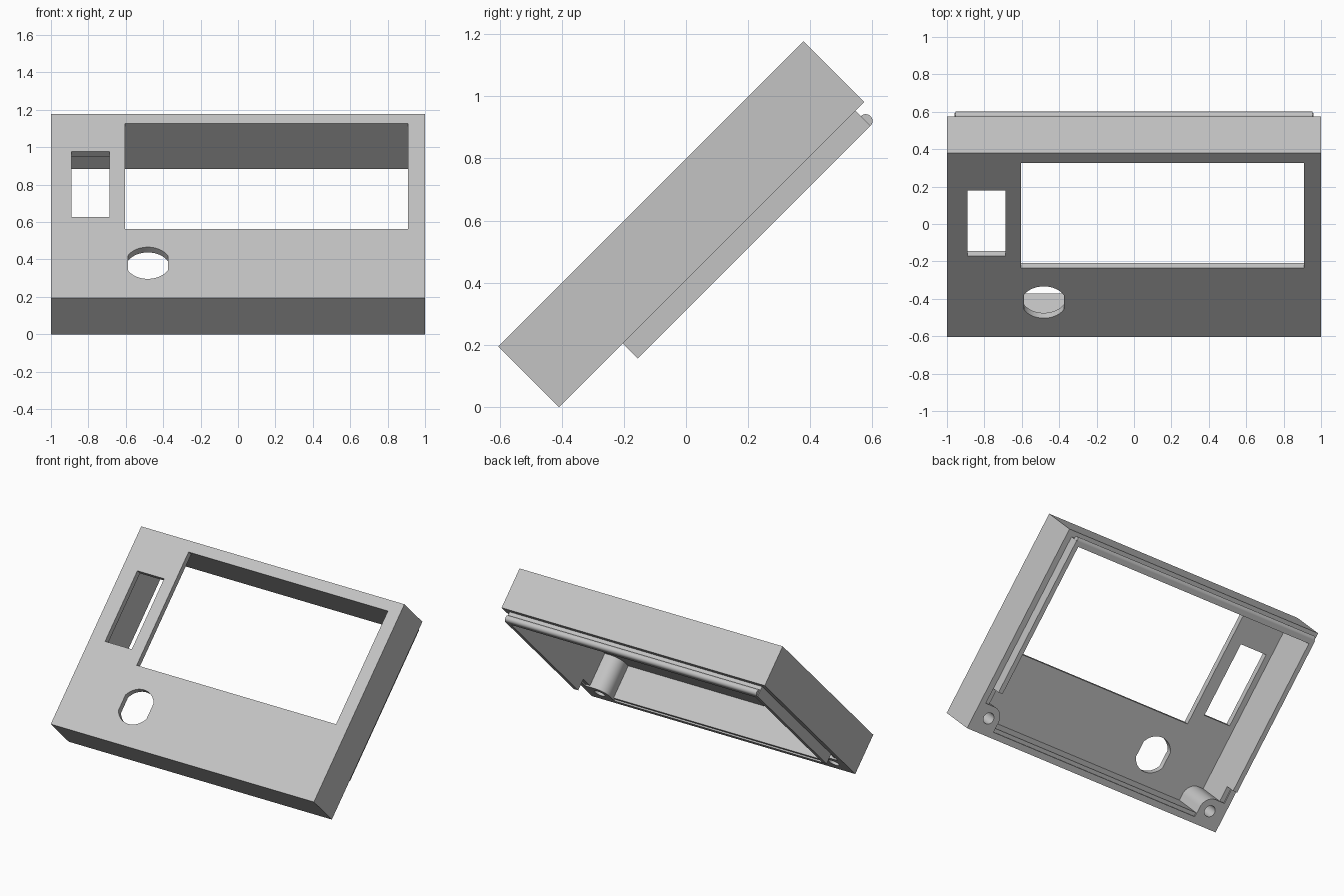
import bpy, bmesh, math
from mathutils import Matrix, Vector

if "Cube" in bpy.data.objects:
    bpy.data.objects.remove(bpy.data.objects["Cube"])

grey = bpy.data.materials.new("light_grey")
grey.use_nodes = True
colour = (0.55, 0.55, 0.55, 1)
grey.diffuse_color = colour
grey.node_tree.nodes["Principled BSDF"].inputs["Base Color"].default_value = colour

# Case frame before tilting: x across, y up the slope, z out of the front panel
TILT = Matrix.Rotation(math.radians(45), 4, "X")
BOTTOM, TOP = -0.29, 1.10
BACK, FRONT = 0.289, 0.565
WALL, LINER = 0.04, 0.032
LIP_BACK = 0.22
INNER_X = 1 - WALL
INNER_BOTTOM, INNER_TOP = BOTTOM + WALL, TOP - WALL
PANEL_BACK = FRONT - WALL


def prism(name, points, z0, z1):
    """Extrude an outline in the slope plane from z0 to z1."""
    bm = bmesh.new()
    face = bm.faces.new([bm.verts.new((x, y, z0)) for x, y in points])
    grown = bmesh.ops.extrude_face_region(bm, geom=[face])
    verts = [g for g in grown["geom"] if isinstance(g, bmesh.types.BMVert)]
    bmesh.ops.translate(bm, verts=verts, vec=Vector((0, 0, z1 - z0)))
    bmesh.ops.recalc_face_normals(bm, faces=bm.faces)
    mesh = bpy.data.meshes.new(name)
    bm.to_mesh(mesh)
    bm.free()
    mesh.materials.append(grey)
    obj = bpy.data.objects.new(name, mesh)
    bpy.context.collection.objects.link(obj)
    return obj


def box(name, x0, x1, y0, y1, z0, z1):
    return prism(name, [(x0, y0), (x1, y0), (x1, y1), (x0, y1)], z0, z1)


def arc(cx, cy, r, start, end, steps):
    angles = [math.radians(start + (end - start) * i / steps) for i in range(steps + 1)]
    return [(cx + r * math.cos(a), cy + r * math.sin(a)) for a in angles]


def cut(obj, cutter):
    cutter.hide_render = True
    mod = obj.modifiers.new("cut", "BOOLEAN")
    mod.operation, mod.solver, mod.object = "DIFFERENCE", "EXACT", cutter
    bpy.context.view_layer.objects.active = obj
    bpy.ops.object.modifier_apply(modifier=mod.name)
    bpy.data.objects.remove(cutter)


def finish(obj):
    obj.data.transform(TILT)
    obj.data.shade_smooth()
    obj.data.set_sharp_from_angle(angle=math.radians(35))


# Open-backed shell with the two windows and the flat-sided round hole
shell = box("case_shell", -1, 1, BOTTOM, TOP, BACK, FRONT)
cut(shell, box("cavity", -INNER_X, INNER_X, INNER_BOTTOM, INNER_TOP, 0.1, PANEL_BACK))
cut(shell, box("large_window", -0.605, 0.91, 0.232, 1.028, 0.4, 0.7))
cut(shell, box("small_window", -0.89, -0.687, 0.322, 0.818, 0.4, 0.7))
flat = math.degrees(math.acos(0.107 / 0.12))
hole_x, hole_y = -0.482, -0.027
outline = (arc(hole_x, hole_y, 0.12, flat, 180 - flat, 20)
           + arc(hole_x, hole_y, 0.12, 180 + flat, 360 - flat, 20))
cut(shell, prism("round_hole", outline, 0.4, 0.7))
finish(shell)

# Inner liner: the top and upper sides stand out behind the case as a lip
finish(box("top_lip", -INNER_X, INNER_X, INNER_TOP - LINER, INNER_TOP, LIP_BACK, PANEL_BACK))
finish(box("bottom_liner", -INNER_X, INNER_X, INNER_BOTTOM, INNER_BOTTOM + 0.025,
           BACK + 0.01, PANEL_BACK))

for side, word in ((1, "left"), (-1, "right")):
    x0, x1 = sorted((side * INNER_X, side * (INNER_X - LINER)))
    finish(box(word + "_lip", x0, x1, 0, INNER_TOP - LINER, LIP_BACK, PANEL_BACK))
    finish(box(word + "_liner", x0, x1, INNER_BOTTOM, 0, BACK + 0.01, PANEL_BACK))

    # Rounded screw post in each lower corner
    px, py, r = 0.89, -0.182, 0.08
    post = [(INNER_X, INNER_BOTTOM), (INNER_X, py + r)]
    post += arc(px, py, r, 90, 180, 12) + [(px - r, INNER_BOTTOM)]
    screw_post = prism(word + "_screw_post", [(side * x, y) for x, y in post],
                       BACK, PANEL_BACK)
    screw = arc(side * px, py, 0.037, 0, 345, 23)
    cut(screw_post, prism("screw_hole", screw, 0.2, 0.48))
    finish(screw_post)

# Round snap bead along the top lip
bead = prism("snap_bead", arc(0, 0, 0.022, 0, 345, 23), -0.955, 0.955)
bead.data.transform(Matrix.Translation((0, INNER_TOP, 0.242)) @ Matrix.Rotation(math.pi / 2, 4, "Y"))
finish(bead)
